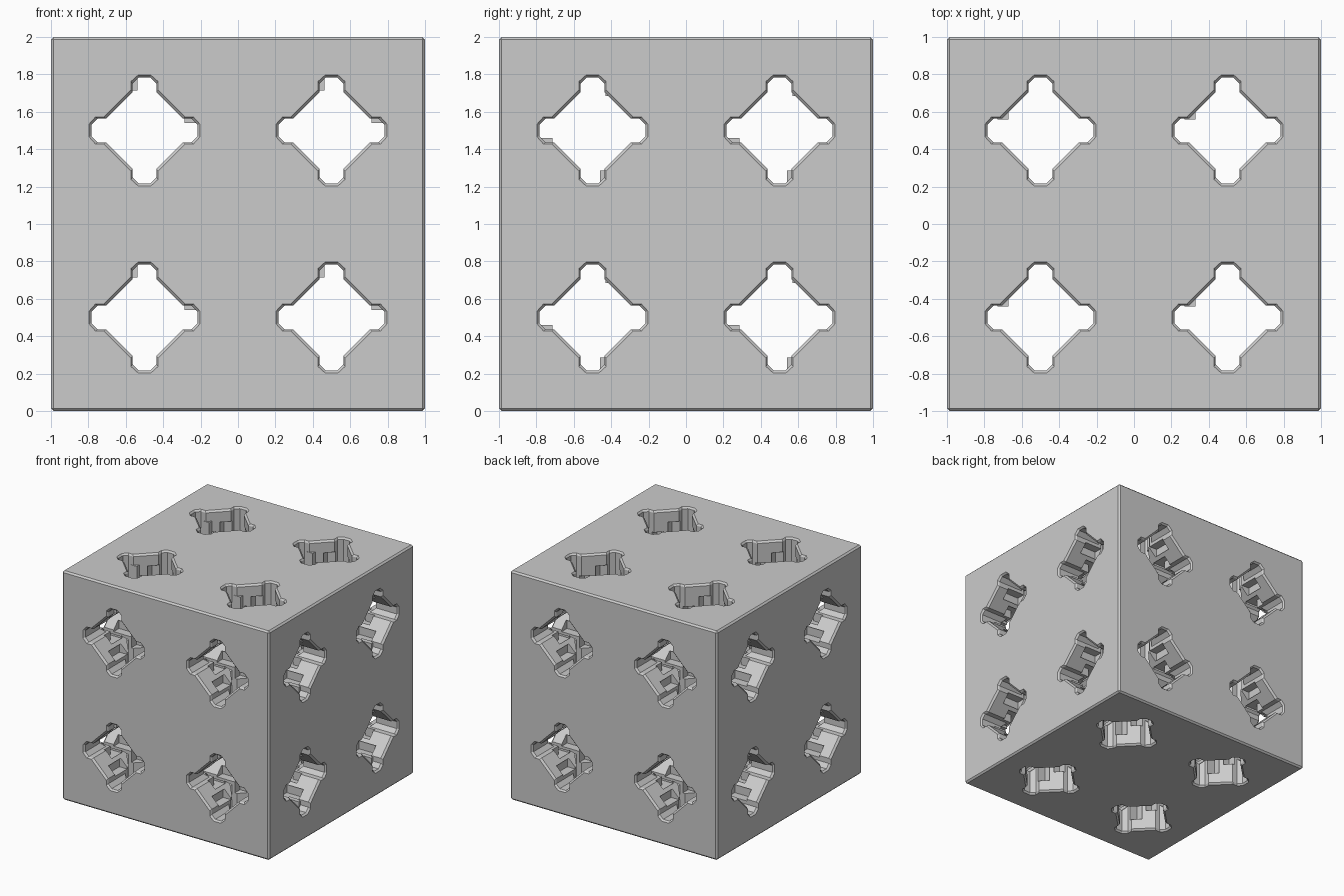
import bpy
import bmesh
from itertools import product
from mathutils import Matrix, Vector

old = bpy.data.objects.get("Cube")
if old:
    bpy.data.objects.remove(old, do_unlink=True)

CELLS = (-0.5, 0.5)
SIGNS = (-1, 1)

grey = bpy.data.materials.new("light_grey")
grey.use_nodes = True
grey.diffuse_color = (0.6, 0.6, 0.6, 1)
grey.node_tree.nodes["Principled BSDF"].inputs["Base Color"].default_value = (0.6, 0.6, 0.6, 1)


def place(axis, u, v, w):
    """Turn tunnel coordinates (across, up, along) into model coordinates."""
    spot = {"x": (w, u, v), "y": (u, w, v), "z": (u, v, w)}[axis]
    return Vector(spot) + Vector((0, 0, 1))


def make_object(name, bm):
    bmesh.ops.recalc_face_normals(bm, faces=bm.faces)
    mesh = bpy.data.meshes.new(name)
    bm.to_mesh(mesh)
    bm.free()
    mesh.materials.append(grey)
    obj = bpy.data.objects.new(name, mesh)
    bpy.context.collection.objects.link(obj)
    return obj


def add_box(bm, axis, centre, size):
    low = place(axis, *[c - s / 2 for c, s in zip(centre, size)])
    high = place(axis, *[c + s / 2 for c, s in zip(centre, size)])
    matrix = Matrix.Translation((low + high) / 2) @ Matrix.Diagonal((*(high - low), 1))
    bmesh.ops.create_cube(bm, size=1, matrix=matrix)


def diamond(grow):
    """Diamond with a blunt, shouldered tip at each corner."""
    tip = [(0.205, 0.063), (0.222, 0.063), (0.25, 0.063), (0.284, 0.03)]
    half = [(a + grow, b + grow * 0.8) for a, b in tip]
    half[3] = (0.284 + grow, 0.03 + grow * 0.4)
    corner = [(a, -b) for a, b in half] + [(a, b) for a, b in reversed(half)]
    points = []
    for _ in range(4):
        points += corner
        corner = [(-b, a) for a, b in corner]
    return points


def tunnels(axis):
    """Four straight tunnels along one axis, flared at both mouths."""
    bm = bmesh.new()
    stations = [(-1.1, 0.012), (-1, 0.012), (-0.985, 0), (0.985, 0), (1, 0.012), (1.1, 0.012)]
    for cu, cv in product(CELLS, CELLS):
        rings = [[bm.verts.new(place(axis, cu + a, cv + b, w)) for a, b in diamond(grow)]
                 for w, grow in stations]
        count = len(rings[0])
        for first, second in zip(rings, rings[1:]):
            for i in range(count):
                j = (i + 1) % count
                bm.faces.new((first[i], first[j], second[j], second[i]))
        bm.faces.new(rings[0])
        bm.faces.new(rings[-1])
    return make_object("tunnel_cutter_" + axis, bm)


def pockets(axis):
    """Square steps let into the slanted tunnel walls."""
    bm = bmesh.new()
    for cu, cv, cw in product(CELLS, repeat=3):
        for su, sv, sw in product(SIGNS, repeat=3):
            for u, v, w, depth in ((0.1, 0.182, 0.31, 0.17), (0.187, 0.098, 0.24, 0.15)):
                add_box(bm, axis, (cu + su * u, cv + sv * v, cw + sw * w), (0.075, 0.077, depth))
    return make_object("pocket_cutter_" + axis, bm)


# Cube body with narrow bevelled edges
bm = bmesh.new()
bmesh.ops.create_cube(bm, size=2, matrix=Matrix.Translation((0, 0, 1)))
bmesh.ops.bevel(bm, geom=bm.edges[:], offset=0.014, segments=1, affect="EDGES")
body = make_object("pierced_cube", bm)

# Tunnels and wall steps
bpy.context.view_layer.objects.active = body
for build in (tunnels, pockets):
    for axis in "xyz":
        cutter = build(axis)
        cutter.hide_render = True
        cut = body.modifiers.new(cutter.name, "BOOLEAN")
        cut.operation = "DIFFERENCE"
        cut.solver = "MANIFOLD"
        cut.object = cutter
        bpy.ops.object.modifier_apply(modifier=cut.name)
        bpy.data.objects.remove(cutter, do_unlink=True)

# Small lugs that narrow some of the tunnel corners
bm = bmesh.new()
lugs = {
    "y": [(-0.06, 0.26, 0.045, 0.09), (0.26, 0.06, 0.09, 0.04)],
    "x": [(-0.26, -0.06, 0.09, 0.04), (0.09, 0.21, 0.04, 0.05), (0.06, -0.25, 0.04, 0.07)],
    "z": [(-0.2, 0.08, 0.06, 0.04)],
}
depths = {"x": 0.85, "y": -0.85, "z": 0.85}
for axis, group in lugs.items():
    for cu, cv in product(CELLS, CELLS):
        for u, v, width, height in group:
            add_box(bm, axis, (cu + u, cv + v, depths[axis]), (width, height, 0.12))
make_object("inner_lugs", bm)
